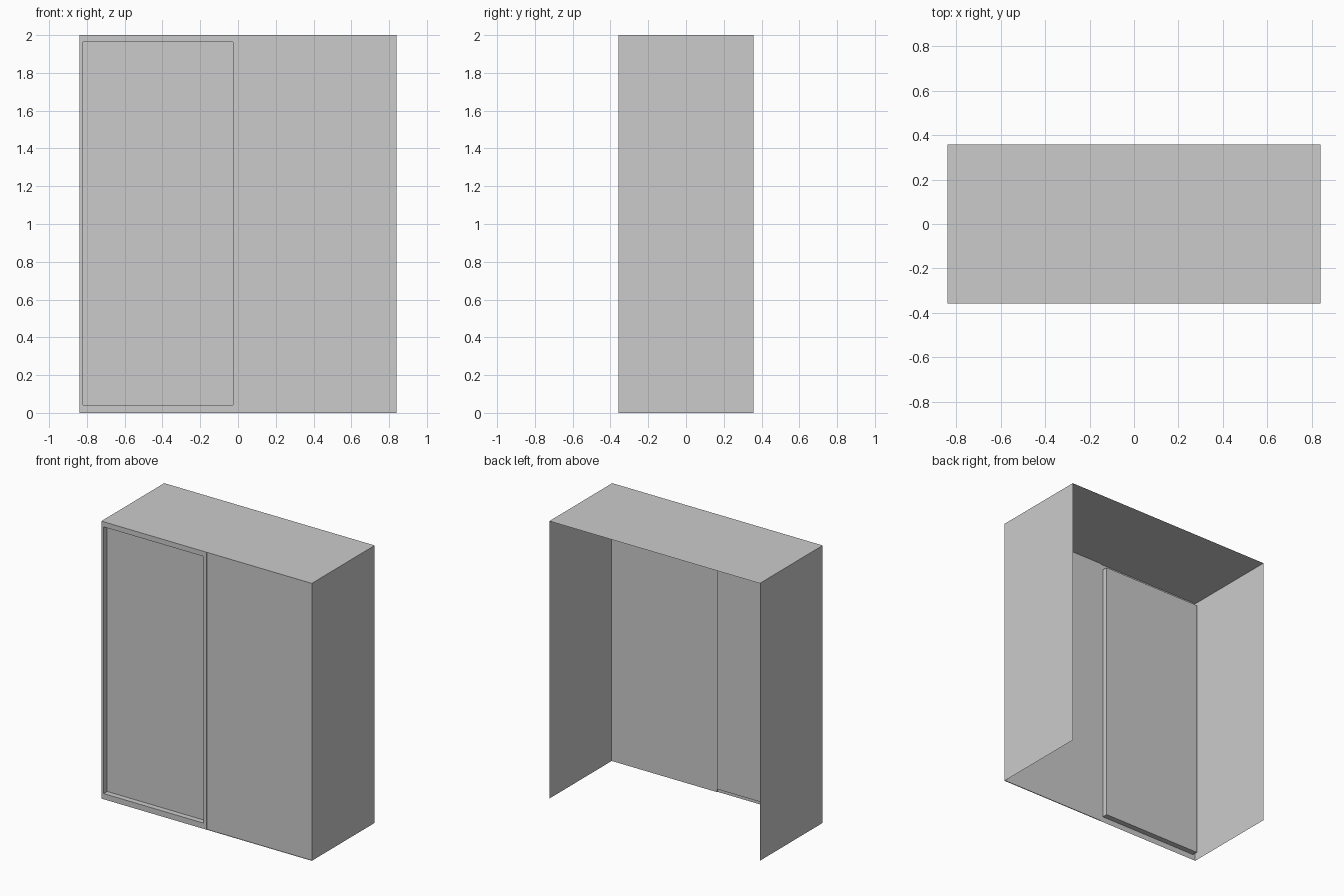
import bpy, bmesh

if "Cube" in bpy.data.objects:
    bpy.data.objects.remove(bpy.data.objects["Cube"])

W, D, H = 0.839, 0.358, 2.0   # half width, half depth, height
STEP, RECESS = 0.006, 0.04    # set-back of right door, depth of left recess


def make_object(name, bm):
    mesh = bpy.data.meshes.new(name)
    bm.to_mesh(mesh)
    bm.free()
    obj = bpy.data.objects.new(name, mesh)
    bpy.context.collection.objects.link(obj)
    return obj


def sheet_from_rings(name, rings):
    """Front-facing sheet: nested rectangles (x0, x1, z0, z1, y), joined and capped."""
    bm = bmesh.new()
    prev = None
    for x0, x1, z0, z1, y in rings:
        ring = [bm.verts.new((x, y, z)) for x, z in
                ((x0, z0), (x1, z0), (x1, z1), (x0, z1))]
        if prev:
            for i in range(4):
                j = (i + 1) % 4
                bm.faces.new((prev[i], prev[j], ring[j], ring[i]))
        prev = ring
    bm.faces.new(prev)
    return make_object(name, bm)


# Carcase: one thin sheet folded over sides and top, open at back and bottom
bm = bmesh.new()
outline = [(-W, 0), (-W, H), (W, H), (W, 0)]
front = [bm.verts.new((x, -D, z)) for x, z in outline]
back = [bm.verts.new((x, D, z)) for x, z in outline]
for i in range(3):
    bm.faces.new((front[i], front[i + 1], back[i + 1], back[i]))
make_object("cabinet_shell", bm)

# Left door: flat frame around a recessed panel
opening = (-0.82, -0.026, 0.041, 1.963)
sheet_from_rings("left_door", [(-W, 0, 0, H, -D),
                               (*opening, -D),
                               (*opening, -D + RECESS)])

# Right door: plain panel set slightly back
sheet_from_rings("right_door", [(0, W, 0, H, -D),
                                (0, W, 0, H, -D + STEP)])
